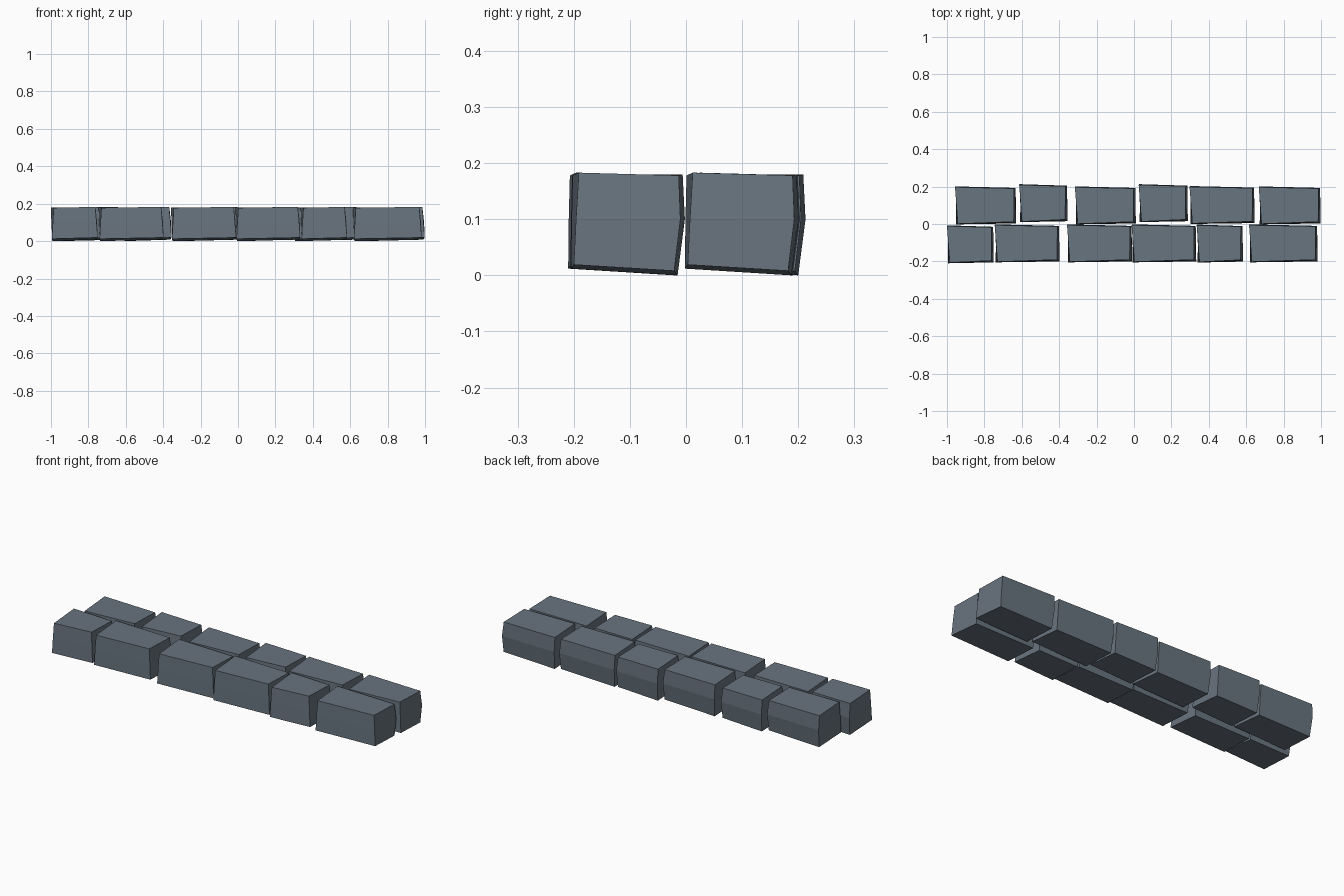
import bpy, bmesh

# Stone section: bottom, middle and top rings; corners run front-left,
# front-right, back-right, back-left as (x inset, y, z)
RINGS = [
    [(0.005, -0.002, 0.012), (0.000, 0.003, 0.019), (-0.006, 0.182, 0.008), (0.008, 0.188, 0.000)],
    [(0.010, -0.001, 0.100), (-0.006, 0.007, 0.100), (-0.003, 0.193, 0.100), (0.002, 0.201, 0.100)],
    [(0.015, 0.001, 0.178), (-0.013, 0.012, 0.183), (-0.012, 0.190, 0.178), (0.000, 0.197, 0.180)],
]

slate = bpy.data.materials.new("slate")
slate.diffuse_color = (0.14, 0.175, 0.21, 1.0)


def stone(name, x0, x1, y):
    bm = bmesh.new()
    rings = [[bm.verts.new(((x1 if i in (1, 2) else x0) + dx, y + dy, z))
              for i, (dx, dy, z) in enumerate(ring)] for ring in RINGS]
    bm.faces.new(rings[0][::-1])
    bm.faces.new(rings[-1])
    for a, b in zip(rings, rings[1:]):
        for i in range(4):
            j = (i + 1) % 4
            bm.faces.new((a[i], a[j], b[j], b[i]))
    bmesh.ops.recalc_face_normals(bm, faces=bm.faces)
    me = bpy.data.meshes.new(name)
    bm.to_mesh(me)
    bm.free()
    me.materials.append(slate)
    bpy.context.collection.objects.link(bpy.data.objects.new(name, me))


# Two staggered rows: (left, right, y offset), short stones sit slightly outward
front = [(-1.0, -0.75, -0.208), (-0.745, -0.398, -0.203), (-0.358, -0.01, -0.203),
         (-0.013, 0.333, -0.203), (0.335, 0.583, -0.204), (0.615, 0.982, -0.203)]
back = [(-0.957, -0.63, 0.0), (-0.614, -0.355, 0.012), (-0.316, 0.010, 0.0),
        (0.025, 0.288, 0.012), (0.297, 0.645, 0.002), (0.667, 0.998, 0.0)]
for label, row in (("front", front), ("back", back)):
    for n, (x0, x1, y) in enumerate(row, 1):
        stone(f"{label}_stone_{n}", x0, x1, y)
